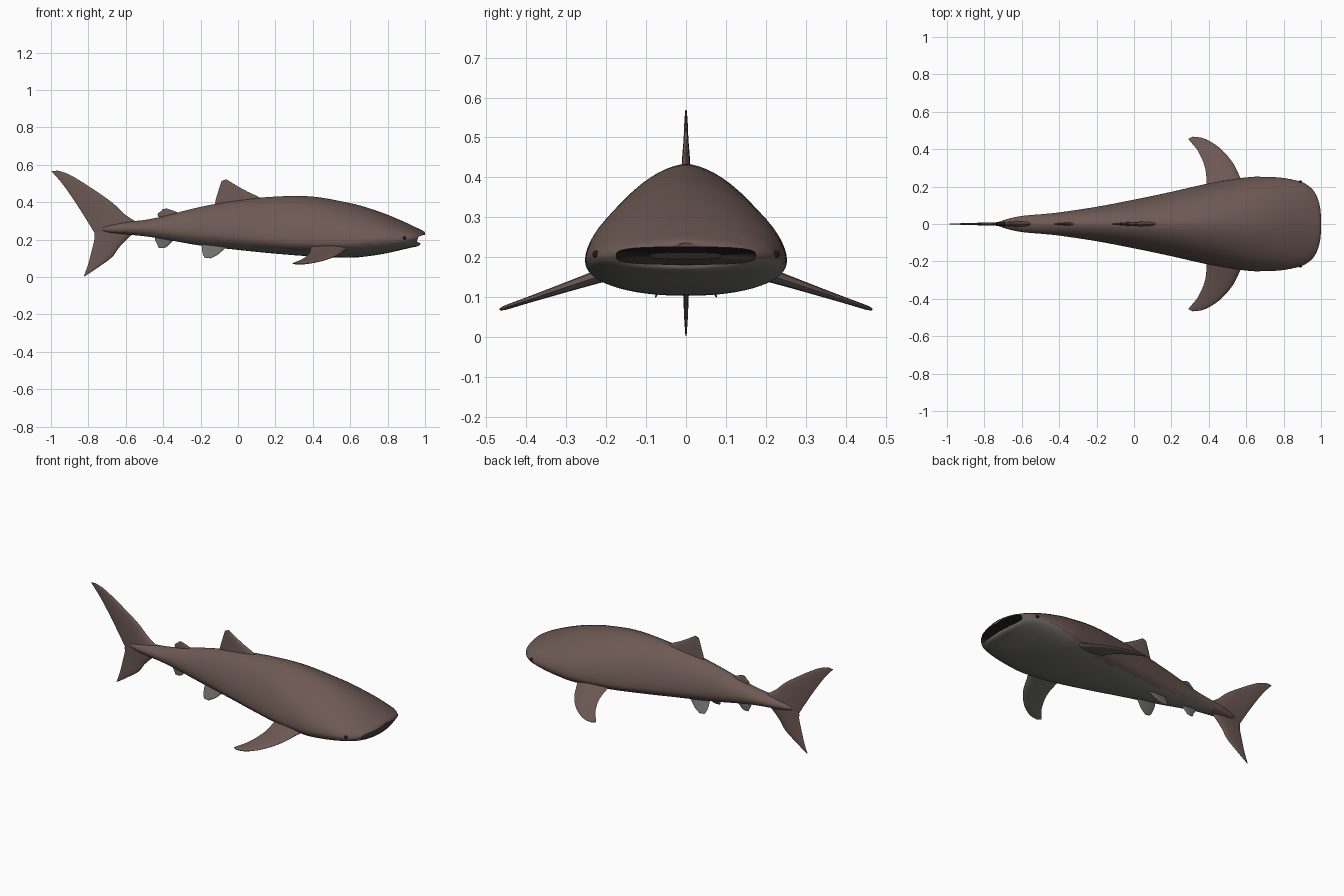
import bpy, bmesh, math

if "Cube" in bpy.data.objects:
    bpy.data.objects.remove(bpy.data.objects["Cube"])


def material(name, rgb):
    m = bpy.data.materials.new(name)
    m.diffuse_color = (*rgb, 1)
    m.use_nodes = True
    m.node_tree.nodes["Principled BSDF"].inputs["Base Color"].default_value = m.diffuse_color
    return m


SKIN = material("brown skin", (0.15, 0.099, 0.086))
BELLY = material("grey belly", (0.165, 0.162, 0.152))
MOUTH = material("dark mouth", (0.02, 0.016, 0.016))
EYE = material("eye black", (0.012, 0.01, 0.01))


def smooth_stations(st, n):
    """Catmull-Rom interpolation of equally long tuples."""
    out = []
    for i in range(len(st) - 1):
        p0, p1, p2, p3 = st[max(i - 1, 0)], st[i], st[i + 1], st[min(i + 2, len(st) - 1)]
        for k in range(n):
            t = k / n
            out.append(tuple(
                b + 0.5 * t * (c - a + t * (2 * a - 5 * b + 4 * c - d + t * (3 * (b - c) + d - a)))
                for a, b, c, d in zip(p0, p1, p2, p3)))
    out.append(st[-1])
    return out


def loft(name, rings, mats):
    bm = bmesh.new()
    vs = [[bm.verts.new(p) for p in r] for r in rings]
    n = len(vs[0])
    for a, b in zip(vs, vs[1:]):
        for i in range(n):
            bm.faces.new((a[i], a[(i + 1) % n], b[(i + 1) % n], b[i]))
    bm.faces.new(vs[0])
    bm.faces.new(vs[-1])
    bmesh.ops.recalc_face_normals(bm, faces=bm.faces)
    me = bpy.data.meshes.new(name)
    bm.to_mesh(me)
    bm.free()
    ob = bpy.data.objects.new(name, me)
    bpy.context.collection.objects.link(ob)
    for m in mats:
        me.materials.append(m)
    return ob


def select(ob):
    bpy.ops.object.select_all(action='DESELECT')
    ob.select_set(True)
    bpy.context.view_layer.objects.active = ob


def shade(ob, angle=40):
    select(ob)
    bpy.ops.object.shade_smooth_by_angle(angle=math.radians(angle))


def section(x, w, top, bottom, mid, seg=64):
    """Body ring: peaked upper half, rounder lower half."""
    ring = []
    for i in range(seg):
        a = 2 * math.pi * i / seg
        c, s = math.cos(a), math.sin(a)
        e = 2 / 1.75 if s > 0 else 2 / 2.2
        y = w * math.copysign(abs(c) ** e, c)
        z = mid + (top - mid if s > 0 else mid - bottom) * math.copysign(abs(s) ** e, s)
        # lower jaw sits slightly behind the snout
        back = 0.025 * min(max((0.225 - z) / 0.04, 0), 1) * min(max((x - 0.8) / 0.18, 0), 1)
        ring.append((x - back, y, z))
    return ring


# Body: x, half width, top, bottom, height of widest line
stations = [
    (-0.74, 0.005, 0.265, 0.250, 0.258), (-0.68, 0.026, 0.280, 0.235, 0.258),
    (-0.60, 0.043, 0.295, 0.228, 0.26), (-0.50, 0.052, 0.305, 0.218, 0.26),
    (-0.40, 0.062, 0.325, 0.203, 0.255), (-0.20, 0.092, 0.375, 0.168, 0.24),
    (0.00, 0.130, 0.410, 0.145, 0.22), (0.20, 0.172, 0.430, 0.125, 0.20),
    (0.40, 0.217, 0.430, 0.110, 0.19), (0.60, 0.249, 0.395, 0.104, 0.19),
    (0.70, 0.252, 0.368, 0.112, 0.195), (0.80, 0.246, 0.333, 0.128, 0.20),
    (0.90, 0.226, 0.290, 0.148, 0.20), (0.95, 0.200, 0.266, 0.158, 0.20),
    (0.98, 0.165, 0.252, 0.163, 0.203), (0.995, 0.110, 0.243, 0.170, 0.206),
    (1.00, 0.050, 0.236, 0.178, 0.21)]
fine = smooth_stations(stations, 5)
body = loft("body", [section(*s) for s in fine], [SKIN, BELLY, MOUTH])

# Pale belly, rising to the jaw line towards the head
for f in body.data.polygons:
    x, y, z = f.center
    s = min(fine, key=lambda q: abs(q[0] - x))
    frac = 0.38 + 0.5 * min(max((x - 0.45) / 0.4, 0), 1)
    if x > -0.55 and z < s[3] + frac * (s[4] - s[3]):
        f.material_index = 1

# Wide slit mouth cut into the head
mouth = smooth_stations([(0.72, 0.09, 0.008), (0.84, 0.155, 0.016),
                         (0.95, 0.174, 0.021), (1.10, 0.178, 0.023)], 4)
rings = []
for x, w, h in mouth:
    ring = []
    for i in range(48):
        c, s = math.cos(2 * math.pi * i / 48), math.sin(2 * math.pi * i / 48)
        ring.append((x, w * math.copysign(abs(c) ** 0.6, c),
                     0.204 + h * math.copysign(abs(s) ** 0.6, s)))
    rings.append(ring)
cutter = loft("mouth_cutter", rings, [SKIN, BELLY, MOUTH])
cutter.hide_render = True
for f in cutter.data.polygons:
    f.material_index = 2
mod = body.modifiers.new("mouth", 'BOOLEAN')
mod.operation = 'DIFFERENCE'
mod.solver = 'EXACT'
mod.object = cutter
select(body)
bpy.ops.object.modifier_apply(modifier=mod.name)
bpy.data.objects.remove(cutter)
shade(body)


def fin(name, st, place, mats=(SKIN,), n=16):
    """st: leading a,b, trailing a,b, half thickness; place maps (a, b, offset) to 3D."""
    rings = []
    for la, lb, ta, tb, th in smooth_stations(st, 6):
        ring = []
        for k in range(n):
            a = 2 * math.pi * k / n
            u = (1 - math.cos(a)) / 2
            ring.append(place(la + (ta - la) * u, lb + (tb - lb) * u,
                              th * math.sin(a) * (1.2 - 0.7 * u)))
        rings.append(ring)
    ob = loft(name, rings, mats)
    if len(mats) > 1:
        for f in ob.data.polygons:
            f.material_index = int(f.normal.z < 0)
    shade(ob, 60)
    return ob


def upright(x, z, o):
    return (x, o, z)


# Tail lobes
fin("tail_upper_lobe", [
    (-0.52, 0.28, -0.72, 0.20, 0.020), (-0.605, 0.335, -0.765, 0.235, 0.015),
    (-0.675, 0.40, -0.80, 0.29, 0.011), (-0.79, 0.48, -0.87, 0.40, 0.008),
    (-0.90, 0.547, -0.94, 0.50, 0.005), (-0.965, 0.569, -0.998, 0.566, 0.002)], upright)
fin("tail_lower_lobe", [
    (-0.52, 0.25, -0.72, 0.27, 0.020), (-0.56, 0.232, -0.765, 0.24, 0.015),
    (-0.63, 0.165, -0.768, 0.20, 0.011), (-0.675, 0.105, -0.785, 0.13, 0.008),
    (-0.765, 0.04, -0.802, 0.065, 0.005), (-0.81, 0.01, -0.825, 0.002, 0.002)], upright)

# Dorsal and anal fins
fin("first_dorsal_fin", [
    (0.16, 0.39, -0.11, 0.37, 0.018), (0.11, 0.428, -0.122, 0.397, 0.013),
    (0.04, 0.462, -0.108, 0.45, 0.010), (-0.03, 0.502, -0.094, 0.495, 0.006),
    (-0.062, 0.523, -0.088, 0.513, 0.003)], upright)
fin("second_dorsal_fin", [
    (-0.27, 0.325, -0.41, 0.30, 0.012), (-0.31, 0.34, -0.43, 0.334, 0.008),
    (-0.355, 0.358, -0.412, 0.352, 0.005), (-0.38, 0.366, -0.402, 0.364, 0.002)], upright)
fin("anal_fin", [
    (-0.30, 0.215, -0.43, 0.23, 0.010), (-0.345, 0.195, -0.445, 0.205, 0.007),
    (-0.38, 0.163, -0.43, 0.17, 0.004), (-0.40, 0.154, -0.425, 0.156, 0.002)],
    upright, [BELLY])

# Paired fins and eyes
for side, label in ((1, "left"), (-1, "right")):
    fin(label + "_pectoral_fin", [
        (0.62, 0.17, 0.38, 0.15, 0.022), (0.575, 0.235, 0.387, 0.22, 0.017),
        (0.53, 0.325, 0.38, 0.30, 0.012), (0.46, 0.405, 0.345, 0.385, 0.008),
        (0.38, 0.455, 0.302, 0.44, 0.006), (0.315, 0.467, 0.29, 0.455, 0.003)],
        lambda x, y, o: (x, side * (y + 0.3 * o), 0.147 - 0.335 * (y - 0.235) + o),
        [SKIN, BELLY])
    fin(label + "_pelvic_fin", [
        (-0.04, 0.175, -0.19, 0.19, 0.009), (-0.075, 0.148, -0.193, 0.155, 0.007),
        (-0.11, 0.118, -0.188, 0.122, 0.005), (-0.145, 0.10, -0.178, 0.103, 0.002)],
        lambda x, z, o: (x, side * (0.045 + 0.45 * (0.17 - z) + o), z), [BELLY])
    bpy.ops.mesh.primitive_uv_sphere_add(segments=16, ring_count=8, radius=0.009,
                                         location=(0.89, side * 0.225, 0.208))
    eye = bpy.context.object
    eye.name = label + "_eye"
    eye.data.materials.append(EYE)
    shade(eye, 60)
